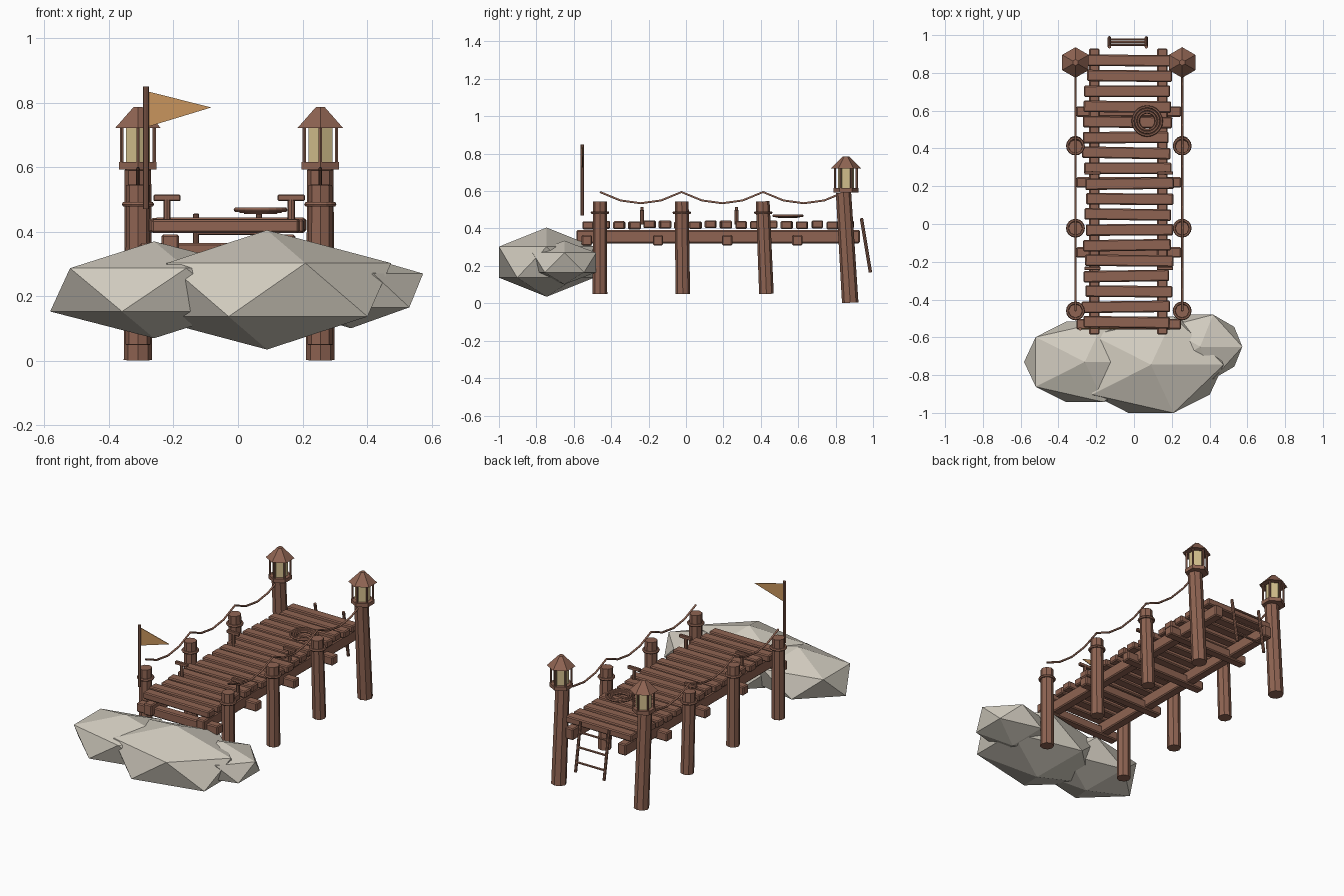
import bpy, bmesh, math, random
from mathutils import Vector

random.seed(4)
if "Cube" in bpy.data.objects:
    bpy.data.objects.remove(bpy.data.objects["Cube"], do_unlink=True)


def material(name, rgb):
    m = bpy.data.materials.new(name)
    m.use_nodes = True
    m.diffuse_color = (*rgb, 1)
    m.node_tree.nodes["Principled BSDF"].inputs["Base Color"].default_value = (*rgb, 1)
    return m


WOOD = material("brown wood", (0.275, 0.127, 0.085))
STONE = material("pale stone", (0.64, 0.60, 0.52))
CLOTH = material("tan cloth", (0.58, 0.30, 0.11))
GLASS = material("cream glass", (0.64, 0.51, 0.26))


def finish(name, mat):
    ob = bpy.context.object
    ob.name = name
    ob.data.materials.append(mat)
    return ob


def rod(name, a, b, r1, r2=None, sides=8, mat=WOOD):
    """Tapered prism between two points."""
    a, b = Vector(a), Vector(b)
    d = b - a
    bpy.ops.mesh.primitive_cone_add(
        vertices=sides, radius1=r1, radius2=r1 if r2 is None else r2, depth=d.length,
        location=(a + b) / 2, rotation=d.to_track_quat('Z', 'Y').to_euler())
    return finish(name, mat)


def box(name, loc, size, yaw=0.0, bevel=0.006):
    bpy.ops.mesh.primitive_cube_add(size=1, location=loc, rotation=(0, 0, yaw))
    ob = finish(name, WOOD)
    ob.scale = size
    bpy.ops.object.transform_apply(location=False, rotation=False, scale=True)
    mod = ob.modifiers.new("worn edges", 'BEVEL')
    mod.width = bevel
    mod.segments = 1
    return ob


def ring(name, loc, major, minor, segs=16):
    bpy.ops.mesh.primitive_torus_add(location=loc, major_radius=major, minor_radius=minor,
                                     major_segments=segs, minor_segments=6)
    return finish(name, WOOD)


def rope(name, points, r):
    cu = bpy.data.curves.new(name, 'CURVE')
    cu.dimensions = '3D'
    cu.bevel_depth = r
    cu.bevel_resolution = 1
    sp = cu.splines.new('POLY')
    sp.points.add(len(points) - 1)
    for p, co in zip(sp.points, points):
        p.co = (*co, 1)
    cu.materials.append(WOOD)
    bpy.context.collection.objects.link(bpy.data.objects.new(name, cu))


def rock(name, loc, size):
    bpy.ops.mesh.primitive_ico_sphere_add(subdivisions=1, radius=1, location=loc)
    finish(name, STONE).scale = size


# Rocks at the shore end
rock("large_rock", (0.09, -0.745, 0.22), (0.43, 0.30, 0.185))
rock("left_rock", (-0.26, -0.73, 0.22), (0.36, 0.25, 0.15))
rock("small_rock", (0.35, -0.65, 0.218), (0.25, 0.20, 0.117))

# Deck: planks over stringers over cross beams
PLANKS = 18
for i in range(PLANKS):
    y = -0.52 + i * 0.0815
    box("plank", (-0.033 + random.uniform(-0.012, 0.012), y, 0.42 + random.uniform(-0.004, 0.004)),
        (0.46 + random.uniform(-0.012, 0.012), 0.061, 0.042), random.uniform(-0.02, 0.02))
for x in (-0.21, 0.15):
    box("stringer", (x, 0.172, 0.356), (0.055, 1.515, 0.07))
for y in (-0.53, -0.15, 0.22, 0.595):
    box("cross_beam", (-0.028, y, 0.337), (0.555, 0.055, 0.055))

LANTERN_Y = 0.855
for x in (-0.31, 0.255):
    # Rail posts with binding rings
    for y, lean in ((-0.46, 0.0), (-0.02, 0.003), (0.42, 0.01)):
        rod("rail_post", (x, y + lean, 0.05), (x, y - lean, 0.545), 0.039, 0.037)
        ring("post_ring", (x, y - lean * 0.7, 0.485), 0.042, 0.008)
    # Leaning end posts
    rod("end_post", (x, 0.878, 0.003), (x, 0.842, 0.592), 0.044, 0.041)

    # Lantern
    def at(z, angle=0.0, r=0.0):
        return (x + r * math.sin(angle), LANTERN_Y + r * math.cos(angle), z)
    rod("lantern_base", at(0.593), at(0.616), 0.067, sides=6)
    rod("lantern_glass", at(0.616), at(0.724), 0.043, sides=6, mat=GLASS)
    for k in range(6):
        ang = k * math.pi / 3
        rod("lantern_bar", at(0.616, ang, 0.058), at(0.724, ang, 0.058), 0.006, sides=6)
    rod("lantern_roof", at(0.722), at(0.786), 0.081, 0.016, sides=6)

    # Sagging rope rail
    pts = []
    for k in range(13):
        t = k % 4 / 4
        pts.append((x, -0.46 + k * 0.109, 0.595 - 0.24 * t * (1 - t)))
    rope("rope_rail", pts, 0.006)

# Mooring cleats
for x in (-0.22, 0.165):
    for y in (-0.235, 0.27):
        rod("cleat_stem", (x, y, 0.42), (x, y, 0.50), 0.011)
        box("cleat_bar", (x, y, 0.505), (0.084, 0.018, 0.02), bevel=0.003)

# Coiled rope
for r, z in ((0.076, 0.468), (0.061, 0.465), (0.047, 0.462)):
    ring("rope_coil", (0.07, 0.545, z), r, 0.0075, 20)

# Ladder
top, foot = Vector((0, 0.938, 0.455)), Vector((0, 0.986, 0.165))
left, right = Vector((0.065, 0, 0)), Vector((-0.13, 0, 0))
for side in (left, right):
    rod("ladder_rail", foot + side, top + side, 0.009)
for t in (0.2, 0.5, 0.8):
    mid = top.lerp(foot, t)
    rod("ladder_rung", mid + right, mid + left, 0.007, sides=6)

# Flag
rod("flag_pole", (-0.285, -0.555, 0.47), (-0.285, -0.555, 0.85), 0.009)
bm = bmesh.new()
bm.faces.new([bm.verts.new((px, -0.555, pz)) for px, pz in
              ((-0.28, 0.725), (-0.083, 0.785), (-0.28, 0.835))])
me = bpy.data.meshes.new("flag")
bm.to_mesh(me)
bm.free()
me.materials.append(CLOTH)
flag = bpy.data.objects.new("flag", me)
bpy.context.collection.objects.link(flag)
flag.modifiers.new("cloth thickness", 'SOLIDIFY').thickness = 0.004
